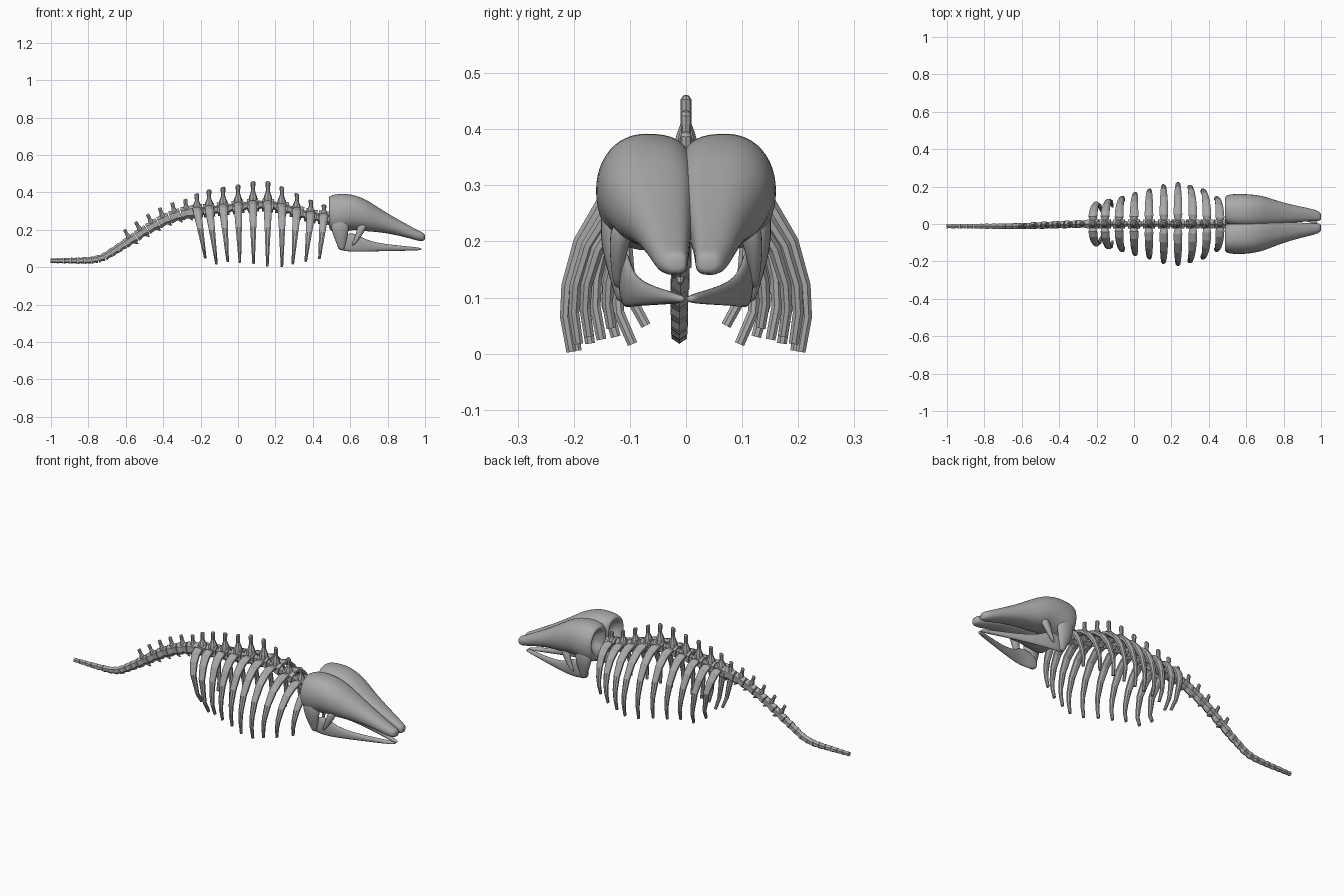
import bpy, bmesh
from math import cos, sin, pi, copysign
from mathutils import Vector

if "Cube" in bpy.data.objects:
    bpy.data.objects.remove(bpy.data.objects["Cube"])

bone = bpy.data.materials.new("bone_grey")
bone.use_nodes = True
GREY = (0.4, 0.4, 0.4, 1)
bone.diffuse_color = GREY
bone.node_tree.nodes["Principled BSDF"].inputs["Base Color"].default_value = GREY


def loft(name, rings, smooth=False, subdivide=0):
    """Skin a list of equal-length point rings and cap both ends."""
    bm = bmesh.new()
    loops = [[bm.verts.new(p) for p in ring] for ring in rings]
    for a, b in zip(loops, loops[1:]):
        for i in range(len(a)):
            j = (i + 1) % len(a)
            bm.faces.new((a[i], a[j], b[j], b[i]))
    bm.faces.new(loops[0])
    bm.faces.new(loops[-1])
    bmesh.ops.recalc_face_normals(bm, faces=bm.faces)
    mesh = bpy.data.meshes.new(name)
    bm.to_mesh(mesh)
    bm.free()
    mesh.materials.append(bone)
    ob = bpy.data.objects.new(name, mesh)
    bpy.context.collection.objects.link(ob)
    if subdivide:
        mod = ob.modifiers.new("rounding", "SUBSURF")
        mod.levels = mod.render_levels = subdivide
    if smooth:
        mesh.polygons.foreach_set("use_smooth", [True] * len(mesh.polygons))


def ring(center, u, v, sides=6, turn=0.0):
    c = Vector(center)
    return [c + u * cos(2 * pi * i / sides + turn) + v * sin(2 * pi * i / sides + turn)
            for i in range(sides)]


def interp(table, x):
    """Linear lookup in a list of (x, value) pairs sorted by rising x."""
    for (x0, v0), (x1, v1) in zip(table, table[1:]):
        if x <= x1:
            return v0 + (v1 - v0) * (x - x0) / (x1 - x0)
    return table[-1][1]


# Backbone centre line, as x and height
SPINE = [(-1, .035), (-.85, .035), (-.77, .038), (-.72, .052), (-.65, .095), (-.58, .14),
         (-.5, .195), (-.42, .24), (-.35, .272), (-.28, .292), (-.2, .3), (-.08, .312),
         (.08, .333), (.16, .335), (.24, .32), (.31, .297), (.39, .272), (.48, .262)]
X, Y, Z = Vector((1, 0, 0)), Vector((0, 1, 0)), Vector((0, 0, 1))


def vertebra(name, x, length, width, height, y=0):
    """Six-sided centrum with flared ends, following the backbone."""
    a = Vector((x - length / 2, y, interp(SPINE, x - length / 2)))
    b = Vector((x + length / 2, y, interp(SPINE, x + length / 2)))
    d = (b - a).normalized()
    up = d.cross(Y)
    loft(name, [ring(a.lerp(b, t), Y * width * s, up * height * s, 6, pi / 6)
                for t, s in ((.03, 1), (.2, 1), (.5, .82), (.8, 1), (.97, 1))])
    return a.lerp(b, .5), d, up


def process(name, base, tip, d, stations):
    """Tapered bony process; stations hold position, length and width radii."""
    loft(name, [ring(base.lerp(tip, t), d * l, Y * w, 8) for t, l, w in stations])


# Trunk: x, spine tip height, rib tip x, rib tip height, rib reach, tip reach fraction
TRUNK = [(-.22, .395, -.175, .05, .118, .66), (-.155, .415, -.115, .017, .137, .75),
         (-.08, .43, -.055, .03, .152, .88), (0, .442, .01, .025, .172, .93),
         (.08, .46, .083, .018, .19, .95), (.16, .46, .157, .005, .213, .96),
         (.235, .432, .235, .003, .225, .95), (.315, .395, .293, .017, .21, .96),
         (.39, .36, .362, .03, .19, .96), (.46, .335, .435, .045, .15, .95)]
RIB = [(.07, .98), (.24, 1), (.45, .95), (.68, .82), (.88, .6), (.985, .36), (1, .19)]


def rib(name, x, tip_x, top, tip_z, reach, tip_frac, side):
    hook = max(0, .9 - tip_frac)
    pts = []
    for fy, fz in RIB + [(tip_frac, 0)]:
        # Short ribs bow out early, then hook inward toward the tip
        if fz > .5:
            fy += hook * .5
        elif fz:
            fy -= hook * (.5 - fz) * 1.2
        pts.append(Vector((tip_x + (x - tip_x) * fz, side * fy * (reach - .01),
                           tip_z + (top - tip_z) * fz)))
    rings = []
    for i, p in enumerate(pts):
        t = (top - p.z) / (top - tip_z)
        d = (pts[min(i + 1, len(pts) - 1)] - pts[max(i - 1, 0)]).normalized()
        n = d.cross(X).normalized()
        half = .025 - .018 * t if i else .018
        rings.append(ring(p, X * half, n * (.0145 - .005 * t), 8, pi / 8))
    loft(name, rings)


for i, (x, tip, rx, rz, reach, frac) in enumerate(TRUNK):
    c, d, up = vertebra(f"trunk_vertebra_{i + 1}", x, .064, .028, .036)
    process(f"spinous_process_{i + 1}", c, Vector((x, 0, tip)), d,
            [(0, .026, .025), (.35, .022, .021), (.5, .014, .015), (.62, .0105, .009),
             (.82, .0125, .0095), (.95, .0125, .0095), (1, .007, .005)])
    vertebra(f"disc_{i + 1}", x - .037, .03, .018, .024)
    for side, label in ((1, "left"), (-1, "right")):
        rib(f"{label}_rib_{i + 1}", x, rx, c.z + .012, rz, reach, frac, side)
vertebra("neck_joint", .49, .05, .02, .024)

# Tail vertebrae: long ones with spines first, then short plain ones to the tip
TAIL = [(-.275 - .06 * i, .06) for i in range(6)]
TAIL += [(-.623 - .0363 * i, .0363) for i in range(11)]
for i, (x, length) in enumerate(TAIL):
    t = (-.28 - x) / .7
    y = -.012 * min(1, t * 2)
    c, d, up = vertebra(f"tail_vertebra_{i + 1}", x, length, .024 - .011 * t, .035 - .022 * t, y)
    if i < 6:
        size = 1 - .4 * t
        process(f"tail_spine_{i + 1}", c, c + up * (.076 - .015 * t) + X * .006, d,
                [(0, .022 * size, .016 * size), (.4, .016 * size, .013 * size),
                 (.6, .01 * size, .008), (.92, .011 * size, .008), (1, .007, .004)])
        process(f"chevron_{i + 1}", c, c - up * (.045 - .015 * t) + d * length * .4, d,
                [(0, .012, .01), (.6, .009, .008), (1, .004, .004)])


# Skull half sections: x, inner y, outer y, bottom, top (first ones form the rear hollow)
SKULL = [(.54, .05, .10, .27, .32), (.51, .035, .122, .25, .35), (.484, .015, .138, .225, .368),
         (.488, .004, .151, .2, .38), (.515, -.014, .16, .18, .391),
         (.56, -.018, .162, .185, .394), (.61, -.018, .16, .2, .39), (.66, -.017, .153, .195, .373),
         (.70, -.015, .144, .19, .353), (.76, -.01, .121, .187, .313), (.84, -.002, .096, .173, .264),
         (.92, .004, .078, .154, .22), (.97, .006, .066, .138, .193), (.995, .007, .055, .141, .182),
         (1, .015, .042, .15, .172)]


def power(v, p):
    return copysign(abs(v) ** p, v)


def skull_ring(s, side):
    x, y0, y1, z0, z1 = s
    shift = .01 * max(0, min(1, (x - .6) / .3))
    pts = []
    for k in range(24):
        a = 2 * pi * k / 24
        # Rounded on the cheek, squarer along the midline seam
        p, q = (.95, .95) if cos(a) > 0 else (.7, .7)
        yy = (y0 + y1) / 2 + (y1 - y0) / 2 * power(cos(a), p)
        zz = (z0 + z1) / 2 + (z1 - z0) / 2 * power(sin(a), q)
        pts.append(Vector((x, side * yy + shift, zz)))
    return pts


# Lower jaw sections: x, y, bottom, top, half thickness
JAW = [(.53, .106, .1, .14, .009), (.55, .108, .086, .17, .013), (.6, .109, .08, .188, .013),
       (.64, .106, .08, .178, .012), (.68, .098, .081, .15, .012), (.75, .08, .084, .13, .012),
       (.85, .05, .086, .118, .012), (.93, .024, .088, .11, .013), (.985, .006, .09, .104, .012)]

# Skull side struts as x, y, z, length radius, width radius
STRUTS = {
    "cheek_lobe": [(.545, .122, .28, .056, .03), (.545, .13, .21, .052, .026),
                   (.548, .125, .16, .038, .02), (.552, .118, .12, .024, .014),
                   (.555, .115, .09, .013, .009)],
    "socket_hook": [(.67, .11, .24, .03, .026), (.655, .12, .19, .023, .018),
                    (.635, .123, .15, .014, .011), (.612, .122, .115, .009, .007)],
}

for side, label in ((1, "left"), (-1, "right")):
    loft(f"{label}_skull_half", [skull_ring(s, side) for s in SKULL], True, 1)
    loft(f"{label}_lower_jaw", [ring((x, side * y, (a + b) / 2), Y * w, Z * (b - a) / 2, 10)
                                for x, y, a, b, w in JAW], True, 1)
    for part, rows in STRUTS.items():
        loft(f"{label}_{part}", [ring((x, side * y, z), X * r, Y * w, 10)
                                 for x, y, z, r, w in rows], True, 1)
